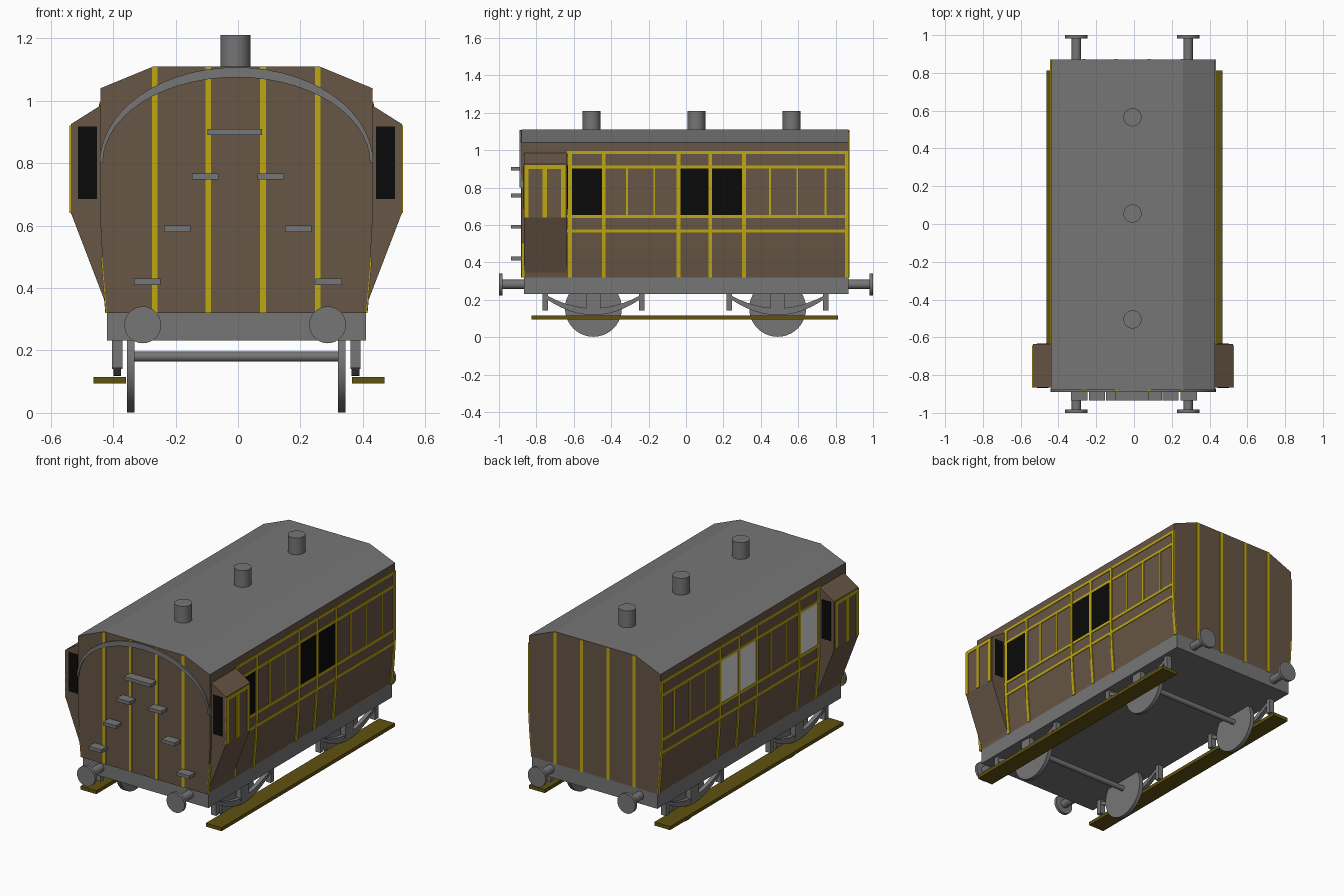
import bpy, bmesh, math

if "Cube" in bpy.data.objects:
    bpy.data.objects.remove(bpy.data.objects["Cube"])

XC = -0.005  # body centre line


def material(name, r, g, b):
    m = bpy.data.materials.new(name)
    m.diffuse_color = (r, g, b, 1)
    m.use_nodes = True
    m.node_tree.nodes["Principled BSDF"].inputs["Base Color"].default_value = m.diffuse_color
    return m


BROWN = material("brown_paint", 0.135, 0.092, 0.058)
GREY = material("grey_metal", 0.18, 0.18, 0.18)
YELLOW = material("yellow_trim", 0.52, 0.39, 0.006)
GOLD = material("dark_gold_board", 0.115, 0.085, 0.005)
BLACK = material("black_glass", 0.003, 0.003, 0.003)
PALE = material("pale_glass", 0.7, 0.7, 0.7)


def prism(name, pts, axis, a, b, mat):
    """Extrude a 2D outline (other axis, z) along x or y from a to b."""
    bm = bmesh.new()
    rings = []
    for d in (a, b):
        rings.append([bm.verts.new((p, d, z) if axis == 'y' else (d, p, z)) for p, z in pts])
    bm.faces.new(rings[0])
    bm.faces.new(rings[1])
    n = len(pts)
    for i in range(n):
        j = (i + 1) % n
        bm.faces.new((rings[0][i], rings[0][j], rings[1][j], rings[1][i]))
    bmesh.ops.recalc_face_normals(bm, faces=bm.faces)
    me = bpy.data.meshes.new(name)
    bm.to_mesh(me)
    bm.free()
    me.materials.append(mat)
    ob = bpy.data.objects.new(name, me)
    bpy.context.collection.objects.link(ob)
    return ob


def box(name, x0, x1, y0, y1, z0, z1, mat):
    return prism(name, [(x0, z0), (x1, z0), (x1, z1), (x0, z1)], 'y', y0, y1, mat)


def cylinder(name, axis, r, centre, length, mat, seg=32):
    rot = {'x': (0, math.pi / 2, 0), 'y': (math.pi / 2, 0, 0), 'z': (0, 0, 0)}[axis]
    bpy.ops.mesh.primitive_cylinder_add(vertices=seg, radius=r, depth=length,
                                        location=centre, rotation=rot)
    ob = bpy.context.object
    ob.name = name
    ob.data.materials.append(mat)
    bpy.ops.object.shade_smooth_by_angle(angle=math.radians(35))
    return ob


# Body shell with tumblehome sides and faceted roof
SIDE = [(0.415, 0.32), (0.428, 0.47), (0.435, 0.60), (0.435, 1.04)]
half = SIDE + [(0.265, 1.11)]
outline = [(XC + x, z) for x, z in half] + [(XC - x, z) for x, z in reversed(half)]
body = prism("carriage_body", outline, 'y', -0.88, 0.87, BROWN)
body.data.materials.append(GREY)
for f in body.data.polygons:
    if f.normal.z > 0.3:
        f.material_index = 1


def side_x(z):
    for (xa, za), (xb, zb) in zip(SIDE, SIDE[1:]):
        if z <= zb:
            return xa + (xb - xa) * (z - za) / (zb - za)
    return SIDE[-1][0]


def side_plate(name, s, y0, y1, z0, z1, mat, t):
    """Thin plate that follows the curve of the body side."""
    zs = [z0] + [z for _, z in SIDE if z0 < z < z1] + [z1]
    pts = [(XC + s * (side_x(z) + t), z) for z in zs]
    pts += [(XC + s * (side_x(z) - 0.002), z) for z in reversed(zs)]
    return prism(name, pts, 'y', y0, y1, mat)


for s in (-1, 1):
    # Side panel trim
    for z in (0.567, 0.645, 0.91, 0.988):
        side_plate("side_rail_trim", s, -0.635, 0.87, z - 0.008, z + 0.008, YELLOW, 0.004)
    for y in (-0.62, -0.44, -0.04, 0.13, 0.31, 0.86):
        side_plate("side_post_trim", s, y - 0.01, y + 0.01, 0.32, 0.99, YELLOW, 0.005)
    for y in (-0.315, -0.17, 0.45, 0.595, 0.745):
        side_plate("panel_bead", s, y - 0.005, y + 0.005, 0.645, 0.91, YELLOW, 0.004)
    side_plate("corner_post_trim", s, -0.88, -0.863, 0.32, 0.5, YELLOW, 0.004)
    # Side windows
    for y0, y1 in ((-0.61, -0.45), (-0.03, 0.12), (0.14, 0.30)):
        side_plate("side_window", s, y0, y1, 0.653, 0.902, BLACK if s > 0 else PALE, 0.002)

    # Lookout bay with windows fore and aft
    bay = [(0.42, 0.985), (0.435, 0.985), (0.53, 0.925), (0.53, 0.64), (0.415, 0.34), (0.40, 0.34)]
    prism("lookout_bay", [(XC + s * x, z) for x, z in bay], 'y', -0.865, -0.635, BROWN)
    xa, xb = sorted((XC + s * 0.447, XC + s * 0.508))
    for y in (-0.865, -0.635):
        box("bay_window", xa, xb, y - 0.003, y + 0.003, 0.685, 0.918, BLACK)
    xa, xb = sorted((XC + s * 0.528, XC + s * 0.534))
    for y in (-0.853, -0.755, -0.655):
        box("bay_post_trim", xa, xb, y - 0.012, y + 0.012, 0.64, 0.915, YELLOW)
    box("bay_top_trim", xa, xb, -0.865, -0.643, 0.9, 0.92, YELLOW)

# End wall stripes
for x in (-0.267, -0.095, 0.08, 0.255):
    for y in (-0.88, 0.87):
        box("end_stripe", x - 0.009, x + 0.009, y - 0.003, y + 0.003, 0.32, 1.108, YELLOW)

# Curved rain strip over the front end
N = 28
angles = [math.pi * i / N for i in range(N + 1)]
arch = [(XC + 0.438 * math.cos(a), 0.80 + 0.307 * math.sin(a)) for a in angles]
arch += [(XC + 0.428 * math.cos(a), 0.80 + 0.275 * math.sin(a)) for a in reversed(angles)]
prism("front_arch", arch, 'y', -0.889, -0.87, GREY)

# Climbing steps on the front end
for x, z, w in ((-0.01, 0.90, 0.175), (-0.105, 0.757, 0.085), (0.105, 0.757, 0.085),
                (-0.195, 0.59, 0.085), (0.193, 0.59, 0.085),
                (-0.29, 0.42, 0.085), (0.29, 0.42, 0.085)):
    box("end_step", x - w / 2, x + w / 2, -0.935, -0.875, z - 0.01, z + 0.01, GREY)

# Roof vents
for y in (-0.505, 0.055, 0.565):
    cylinder("roof_vent", 'z', 0.048, (-0.008, y, 1.155), 0.11, GREY)

# Underframe
box("underframe", XC - 0.415, XC + 0.415, -0.865, 0.87, 0.232, 0.322, GREY)

# Buffers
for x in (-0.305, 0.287):
    for e in (-1, 1):
        cylinder("buffer_shaft", 'y', 0.025, (x, e * 0.92, 0.282), 0.13, GREY, 20)
        cylinder("buffer_head", 'y', 0.059, (x, e * 0.991, 0.282), 0.018, GREY)

# Wheels, axles, springs and hangers
for yc in (-0.495, 0.49):
    cylinder("axle", 'x', 0.016, (-0.003, yc, 0.18), 0.66, GREY, 16)
    for s in (-1, 1):
        xm = XC + s * 0.338
        cylinder("wheel", 'x', 0.152, (xm, yc, 0.154), 0.024, GREY, 40)
        xa, xb = sorted((XC + s * 0.365, XC + s * 0.398))
        box("axle_box", xa, xb, yc - 0.037, yc + 0.037, 0.14, 0.235, GREY)
        ts = [-1 + i / 6 for i in range(13)]
        spring = [(yc + 0.25 * t, 0.118 + 0.085 * t * t) for t in ts]
        spring += [(yc + 0.25 * t, 0.155 + 0.068 * t * t) for t in reversed(ts)]
        prism("leaf_spring", spring, 'x', xa + 0.004, xb - 0.004, GREY)
        for e in (-1, 1):
            yh = yc + e * 0.258
            box("spring_hanger", xa, xb, yh - 0.015, yh + 0.015, 0.143, 0.235, GREY)

# Running boards
for s in (-1, 1):
    xa, xb = sorted((0.003 + s * 0.362, 0.003 + s * 0.466))
    box("running_board", xa, xb, -0.825, 0.812, 0.094, 0.115, GOLD)
